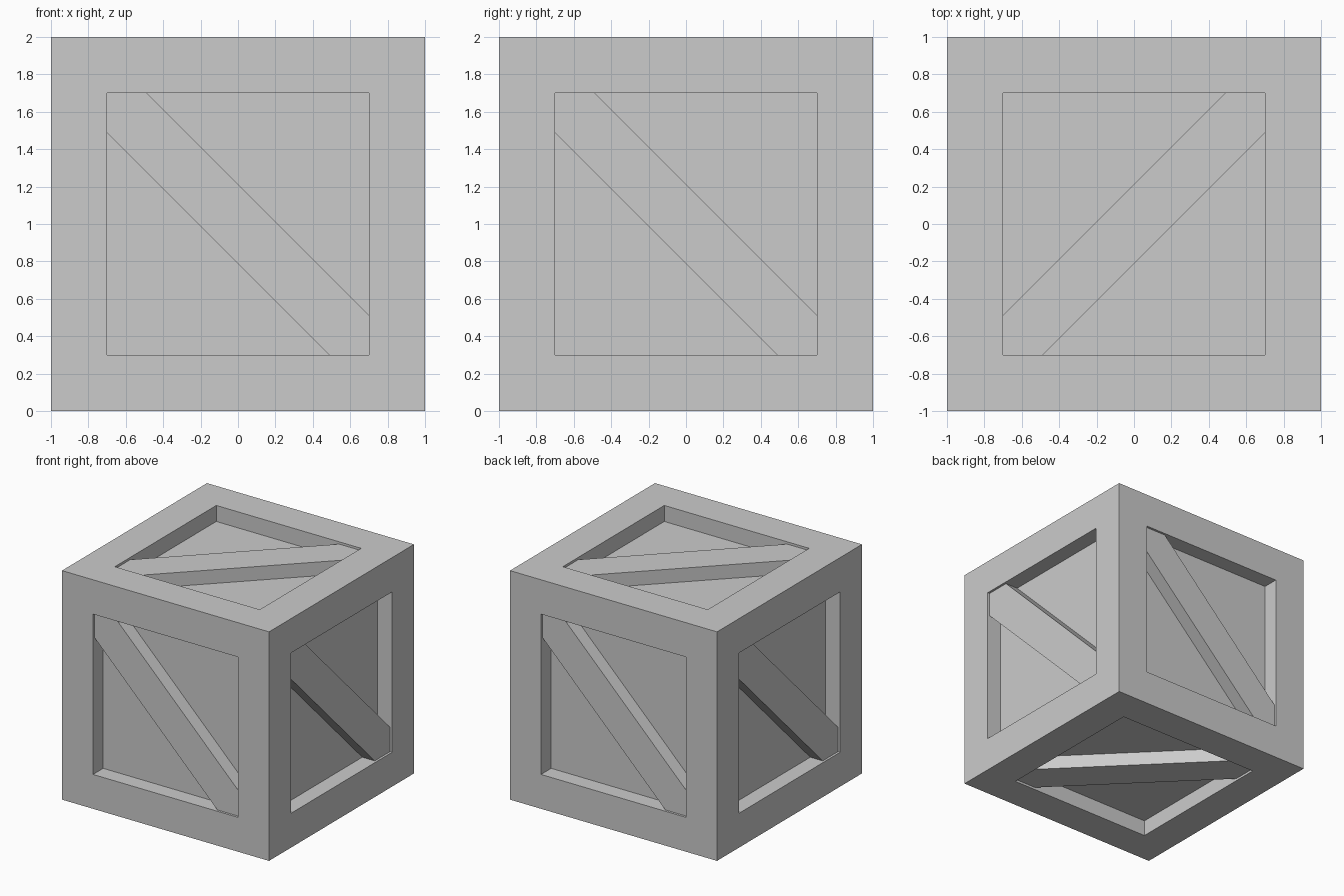
import bpy, bmesh
from math import radians
from mathutils import Matrix, Vector

if "Cube" in bpy.data.objects:
    bpy.data.objects.remove(bpy.data.objects["Cube"])

FRAME, RECESS = 0.3, 0.14      # frame width, panel depth
BRACE_IN, HALF_W = 0.02, 0.213  # brace setback, brace half width along the frame edge


def add_object(name, bm):
    bmesh.ops.recalc_face_normals(bm, faces=bm.faces)
    mesh = bpy.data.meshes.new(name)
    bm.to_mesh(mesh)
    bm.free()
    obj = bpy.data.objects.new(name, mesh)
    bpy.context.collection.objects.link(obj)
    return obj


# Crate body: cube with every face inset, then pushed in with straight walls
bm = bmesh.new()
bmesh.ops.create_cube(bm, size=2)
sides = list(bm.faces)
bmesh.ops.inset_individual(bm, faces=sides, thickness=FRAME, use_even_offset=True)
for side in sides:
    normal = side.normal.copy()
    panel = bmesh.ops.extrude_discrete_faces(bm, faces=[side])["faces"][0]
    bmesh.ops.translate(bm, verts=panel.verts, vec=-normal * RECESS)
add_object("crate_body", bm).location.z = 1


# Diagonal brace: six-sided prism filling two corners of the opening
def add_brace(name, rotation):
    r = 1 - FRAME + 0.005
    k = r - HALF_W
    outline = [(-r, r), (-k, r), (r, -k), (r, -r), (k, -r), (-r, k)]
    bm = bmesh.new()
    face = bm.faces.new([bm.verts.new((x, -1 + BRACE_IN, z)) for x, z in outline])
    ext = bmesh.ops.extrude_face_region(bm, geom=[face])["geom"]
    verts = [g for g in ext if isinstance(g, bmesh.types.BMVert)]
    bmesh.ops.translate(bm, verts=verts, vec=Vector((0, RECESS - BRACE_IN + 0.005, 0)))
    bm.transform(Matrix.Translation((0, 0, 1)) @ rotation)
    add_object(name, bm)


def rot(angle, axis):
    return Matrix.Rotation(radians(angle), 4, axis)


for i, side in enumerate(("front", "right", "back", "left")):
    add_brace(side + "_brace", rot(90 * i, 'Z'))
add_brace("top_brace", rot(90, 'Z') @ rot(-90, 'X'))
add_brace("bottom_brace", rot(90, 'Z') @ rot(90, 'X'))
